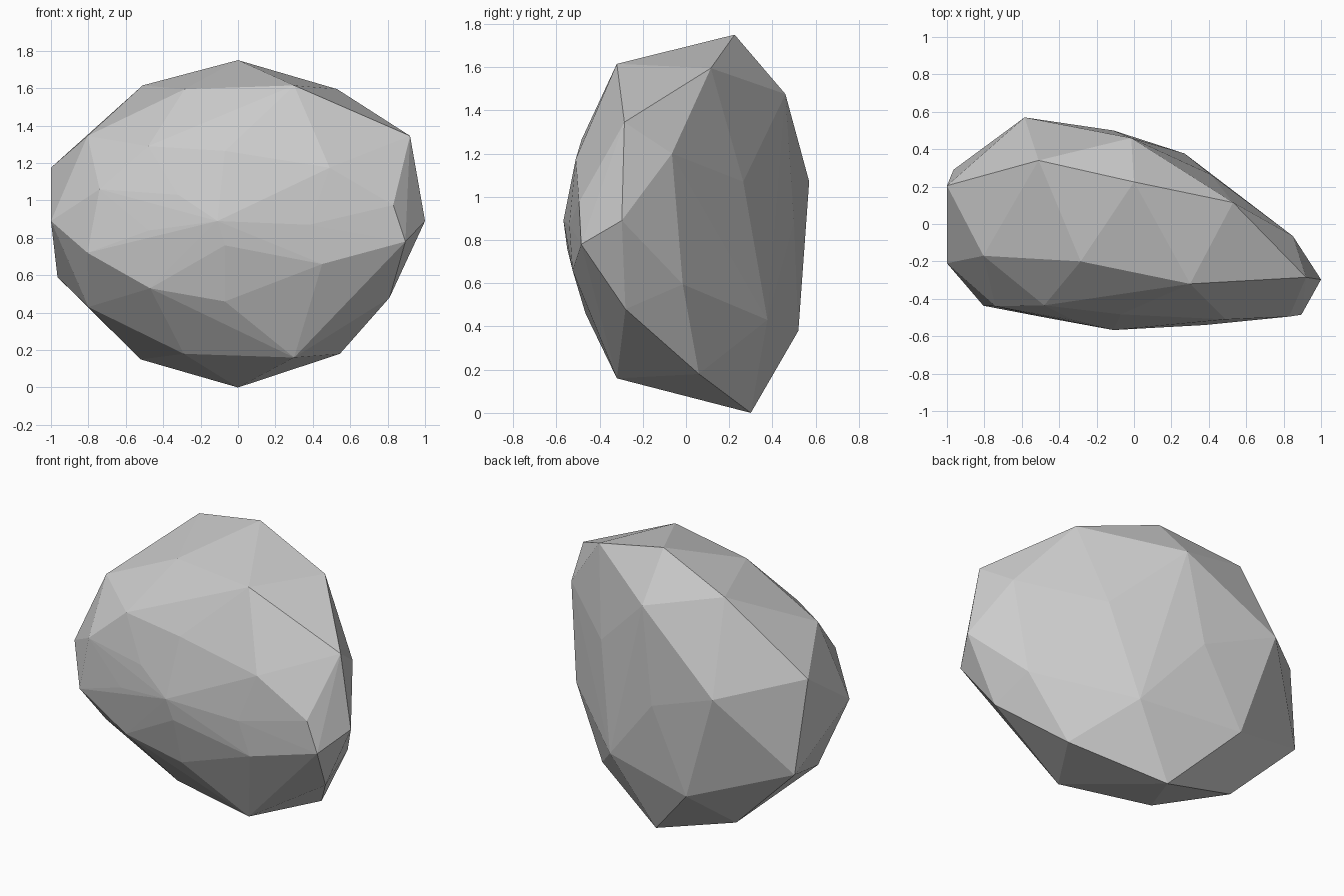
import bpy
import bmesh

# Corner points of the boulder, grouped by region
crown = [(0, .225, 1.75), (.30, -.32, 1.615), (-.285, -.20, 1.595),
         (.53, .115, 1.595), (-.51, .34, 1.615), (-.015, .46, 1.475)]
shoulder = [(-.805, -.17, 1.345), (.92, -.285, 1.345), (.85, -.065, 1.2),
            (-1, .205, 1.175), (-1, -.21, .89), (1, -.297, .89)]
front = [(-.48, -.435, 1.29), (-.07, -.483, 1.265), (.49, -.51, 1.175),
         (-.74, -.44, 1.06), (-.32, -.515, 1.03), (.20, -.53, .97),
         (-.11, -.567, .89), (.38, -.54, .87), (-.475, -.50, .84),
         (.83, -.495, .975), (.895, -.485, .78), (-.07, -.55, .76),
         (-.805, -.437, .72), (.45, -.525, .66), (-.47, -.455, .53),
         (-.07, -.465, .46)]
back = [(.41, .265, 1.07), (-.585, .57, 1.07), (-.11, .50, .88),
        (.78, -.015, .595), (.27, .377, .43), (-.365, .52, .38),
        (-.965, .29, .59)]
base = [(-.80, -.18, .43), (.81, -.28, .48), (-.52, .24, .15),
        (.545, .06, .18), (.30, -.32, .16), (-.29, -.19, .18), (0, .30, 0)]

# Faceted boulder: wrap the corners in a convex shell
bm = bmesh.new()
for p in crown + shoulder + front + back + base:
    bm.verts.new(p)
bmesh.ops.convex_hull(bm, input=bm.verts[:])
loose = [v for v in bm.verts if not v.link_faces]
bmesh.ops.delete(bm, geom=loose, context='VERTS')
bmesh.ops.recalc_face_normals(bm, faces=bm.faces[:])

mesh = bpy.data.meshes.new("boulder")
bm.to_mesh(mesh)
bm.free()
boulder = bpy.data.objects.new("boulder", mesh)
bpy.context.collection.objects.link(boulder)
